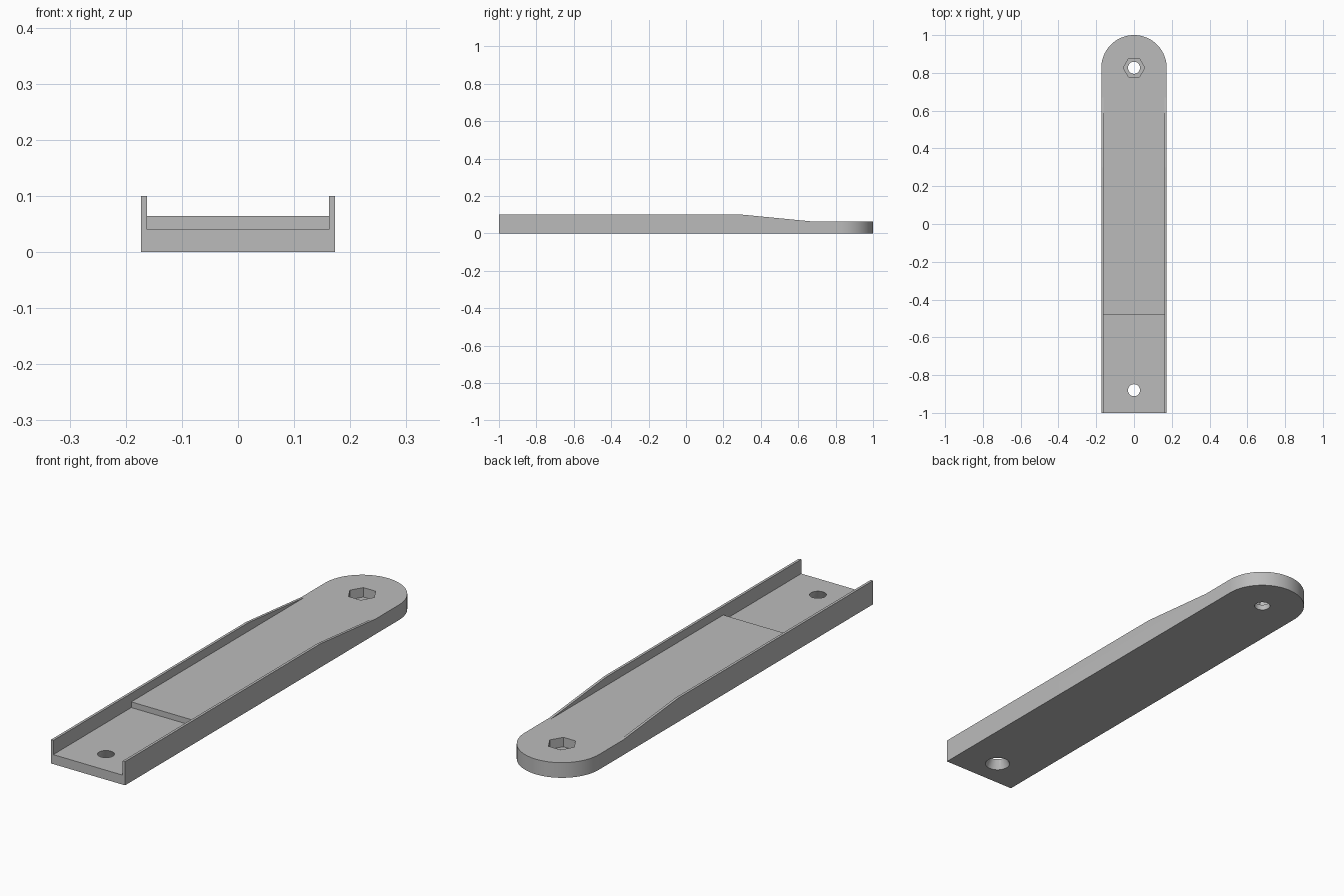
import bpy, bmesh, math
from mathutils import Vector

cube = bpy.data.objects.get("Cube")
if cube:
    bpy.data.objects.remove(cube, do_unlink=True)

HALF_W = 0.173     # half width of the bar
WALL = 0.011       # side wall thickness
DECK = 0.064       # height of the main deck
LOW = 0.04         # height of the lowered front floor
TOP = 0.1          # height of the side walls
STEP_Y = -0.48     # where the deck steps down
NUT_Y = 1 - HALF_W
SCREW_Y = -0.88

grey = bpy.data.materials.new("plain grey")
grey.use_nodes = True
colour = (0.5, 0.5, 0.5, 1)
grey.diffuse_color = colour
grey.node_tree.nodes["Principled BSDF"].inputs["Base Color"].default_value = colour


def prism(name, points, offset):
    """Extrude a closed outline of 3D points along an offset."""
    bm = bmesh.new()
    face = bm.faces.new([bm.verts.new(p) for p in points])
    new = bmesh.ops.extrude_face_region(bm, geom=[face])["geom"]
    verts = [v for v in new if isinstance(v, bmesh.types.BMVert)]
    bmesh.ops.translate(bm, verts=verts, vec=Vector(offset))
    bmesh.ops.recalc_face_normals(bm, faces=bm.faces)
    mesh = bpy.data.meshes.new(name)
    bm.to_mesh(mesh)
    bm.free()
    mesh.materials.append(grey)
    obj = bpy.data.objects.new(name, mesh)
    bpy.context.collection.objects.link(obj)
    return obj


def drill(name, y, z0, z1, r0, r1, sides):
    """Vertical cutter between two heights, corners starting on the x axis."""
    bm = bmesh.new()
    bmesh.ops.create_cone(bm, cap_ends=True, segments=sides,
                          radius1=r0, radius2=r1, depth=z1 - z0)
    # Put a corner on the +x axis
    first = max(bm.verts, key=lambda v: v.co.x)
    turn = -math.atan2(first.co.y, first.co.x)
    for v in bm.verts:
        x, yy = v.co.x, v.co.y
        v.co.x = x * math.cos(turn) - yy * math.sin(turn)
        v.co.y = x * math.sin(turn) + yy * math.cos(turn) + y
        v.co.z += (z0 + z1) / 2
    mesh = bpy.data.meshes.new(name)
    bm.to_mesh(mesh)
    bm.free()
    mesh.materials.append(grey)
    obj = bpy.data.objects.new(name, mesh)
    bpy.context.collection.objects.link(obj)
    return obj


# Bar with a round back end
arc = [(HALF_W * math.cos(math.pi * i / 40), NUT_Y + HALF_W * math.sin(math.pi * i / 40), 0)
       for i in range(41)]
bar = prism("bar", [(-HALF_W, -1, 0), (HALF_W, -1, 0)] + arc, (0, 0, DECK))

# Cutters: lowered front floor, nut pocket, bolt hole, countersunk screw hole
inner = HALF_W - WALL
recess = prism("recess_cutter",
               [(-inner, -1.1, LOW), (inner, -1.1, LOW), (inner, STEP_Y, LOW), (-inner, STEP_Y, LOW)],
               (0, 0, TOP))
cutters = [
    recess,
    drill("nut_pocket_cutter", NUT_Y, 0.024, 0.1, 0.057, 0.057, 6),
    drill("bolt_hole_cutter", NUT_Y, -0.05, 0.08, 0.032, 0.032, 32),
    drill("screw_hole_cutter", SCREW_Y, -0.02, 0.06, 0.059, 0.023, 32),
    drill("screw_shank_cutter", SCREW_Y, 0.01, 0.1, 0.032, 0.032, 32),
]
for cutter in cutters:
    mod = bar.modifiers.new(cutter.name, "BOOLEAN")
    mod.operation = "DIFFERENCE"
    mod.solver = "EXACT"
    mod.object = cutter

# Bake the cuts and remove the cutters
bpy.context.view_layer.update()
graph = bpy.context.evaluated_depsgraph_get()
cut_mesh = bpy.data.meshes.new_from_object(bar.evaluated_get(graph))
bar.modifiers.clear()
bar.data = cut_mesh
for cutter in cutters:
    bpy.data.objects.remove(cutter, do_unlink=True)

# Side walls that taper down to the deck
for name, x in (("left_wall", inner), ("right_wall", -HALF_W)):
    side = [(x, -1, DECK), (x, 0.67, DECK), (x, 0.3, TOP), (x, -1, TOP)]
    prism(name, side, (WALL, 0, 0))

# Smooth the round end and holes, keep edges sharp
bpy.ops.object.select_all(action="DESELECT")
bar.select_set(True)
bpy.context.view_layer.objects.active = bar
bpy.ops.object.shade_smooth_by_angle(angle=math.radians(25))
